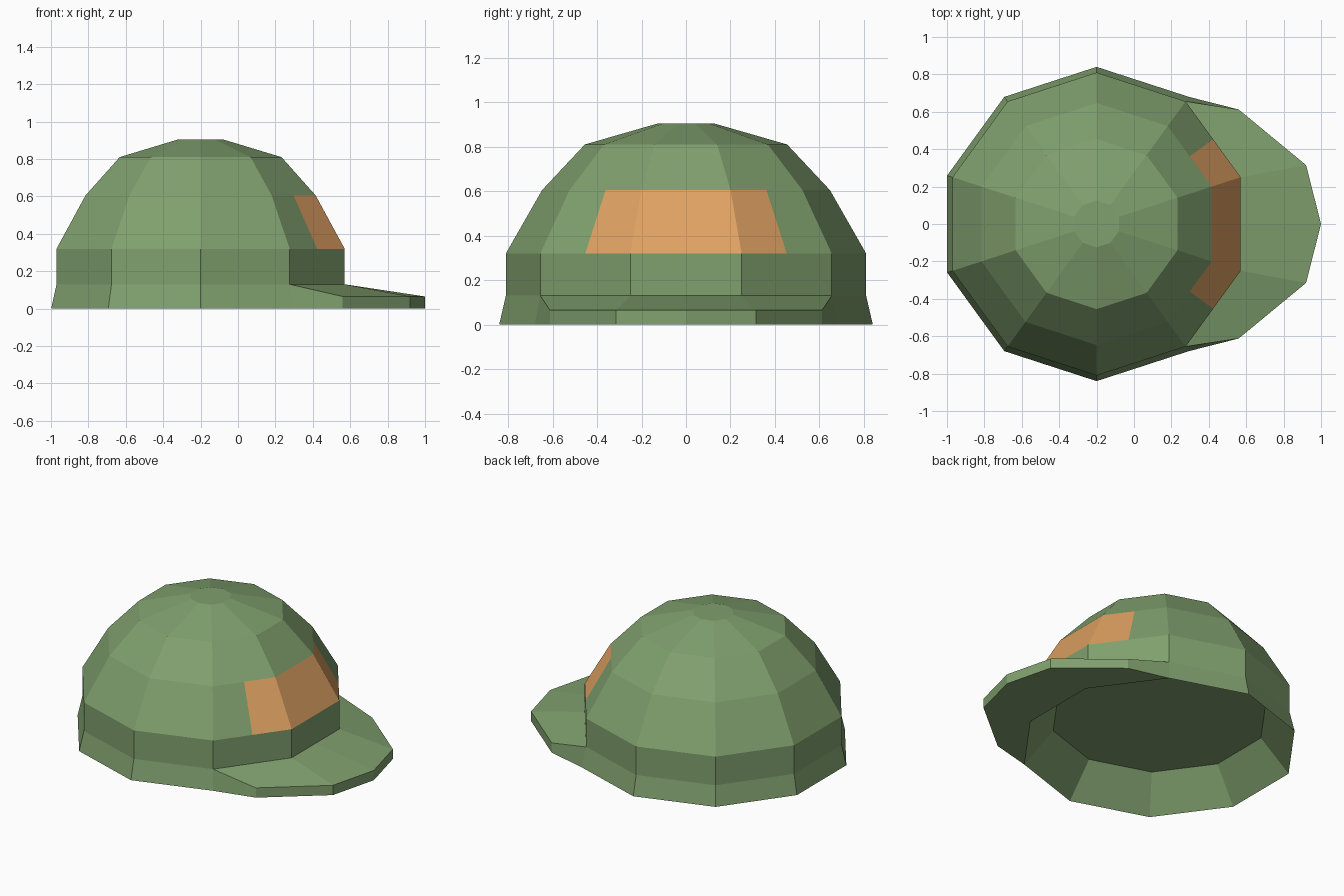
import bpy, bmesh, math

if "Cube" in bpy.data.objects:
    bpy.data.objects.remove(bpy.data.objects["Cube"])


def material(name, rgb):
    m = bpy.data.materials.new(name)
    m.diffuse_color = (*rgb, 1)
    m.use_nodes = True
    m.node_tree.nodes["Principled BSDF"].inputs["Base Color"].default_value = m.diffuse_color
    return m


green = material("sage green", (0.216, 0.352, 0.156))
orange = material("soft orange", (0.745, 0.36, 0.125))

CX, SIDES = -0.2, 10


def ring_point(r, deg, z):
    a = math.radians(deg)
    return (CX + r * math.cos(a), r * math.sin(a), z)


def ring(r, z):
    """Ten-sided ring with an extra point halfway along each side."""
    pts = []
    for k in range(SIDES):
        a = ring_point(r, 18 + 36 * k, z)
        b = ring_point(r, 54 + 36 * k, z)
        pts += [a, tuple((p + q) / 2 for p, q in zip(a, b))]
    return pts


def loft(name, loops, closed, mats):
    """Skin a list of point loops and cap both ends."""
    bm = bmesh.new()
    rows = [[bm.verts.new(p) for p in loop] for loop in loops]
    n = len(rows[0])
    for lo, hi in zip(rows, rows[1:]):
        for i in range(n):
            j = (i + 1) % n
            bm.faces.new((lo[i], lo[j], hi[j], hi[i]))
    bm.faces.new(rows[0])
    bm.faces.new(rows[-1])
    bmesh.ops.recalc_face_normals(bm, faces=bm.faces)
    me = bpy.data.meshes.new(name)
    bm.to_mesh(me)
    bm.free()
    for m in mats:
        me.materials.append(m)
    ob = bpy.data.objects.new(name, me)
    bpy.context.collection.objects.link(ob)
    return ob


# Crown: hollow underside, flared hem, straight band, dome
profile = [(0.66, 0.21), (0.84, 0.0), (0.81, 0.13), (0.81, 0.32),
           (0.647, 0.605), (0.455, 0.81), (0.125, 0.905)]
crown = loft("crown", [ring(r, z) for r, z in profile], True, [green, orange])

# Orange front panel: first dome row, two half sides either way of +x
for f in crown.data.polygons:
    c = f.center
    if 0.33 < c.z < 0.6 and abs(math.degrees(math.atan2(c.y, c.x - CX))) < 36:
        f.material_index = 1

# Visor: cross-sections swept around the front of the hem
mid = math.cos(math.radians(18))
half = [(54, 1, (0.56, 0.612)), (18, 1, (0.92, 0.315)), (0, mid, (1.0, 0.0))]


def section(deg, k, outer, s):
    x, y = outer[0], outer[1] * s
    return [ring_point(0.81 * k, deg * s, 0.13), (x, y, 0.065),
            (x, y, 0.0), ring_point(0.84 * k, deg * s, 0.0)]


sections = [section(*h, 1) for h in half] + [section(*h, -1) for h in half[1::-1]]
loft("visor", sections, False, [green])
